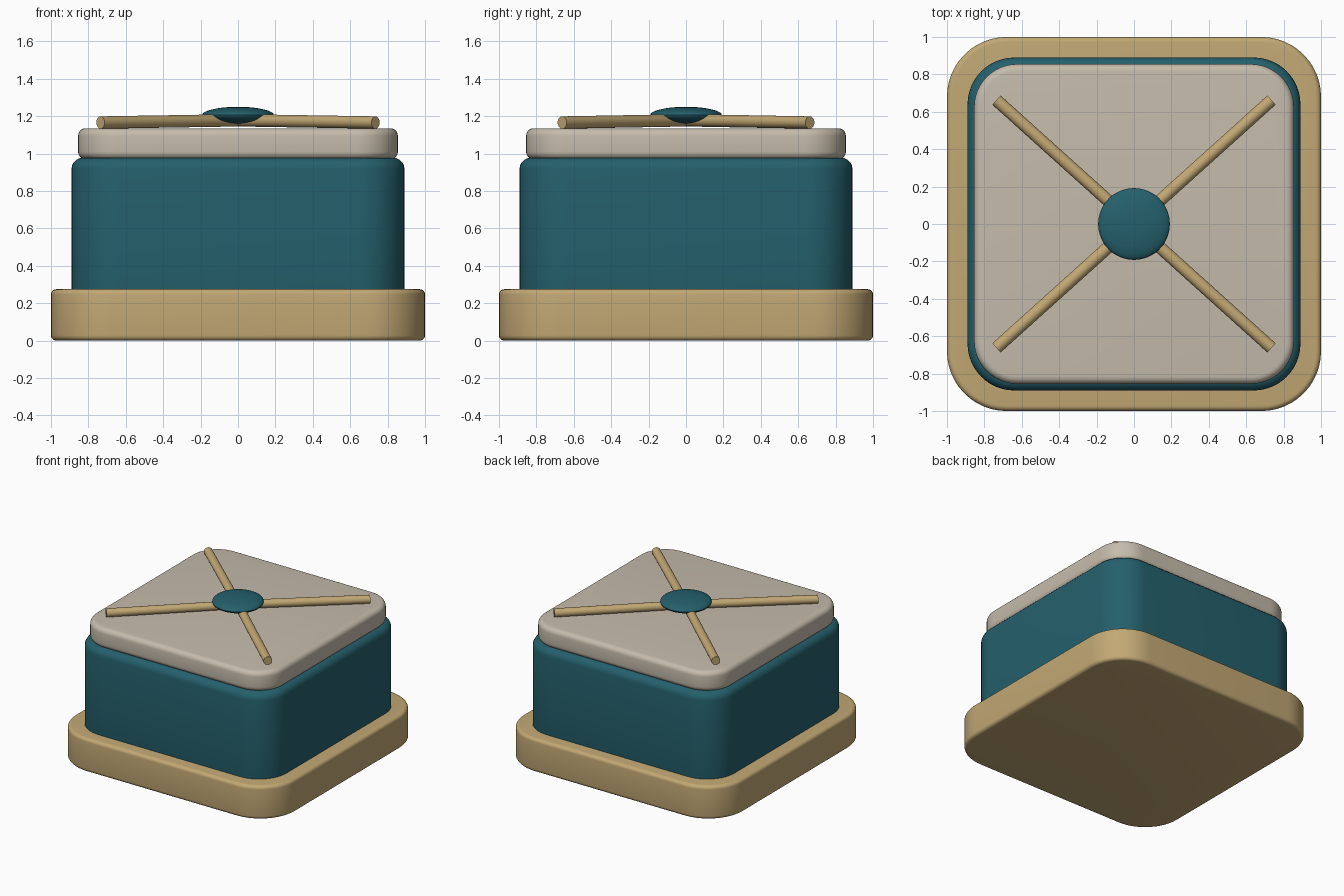
import bpy, bmesh, math
from mathutils import Vector

cube = bpy.data.objects.get("Cube")
if cube:
    bpy.data.objects.remove(cube, do_unlink=True)


def material(name, colour):
    mat = bpy.data.materials.new(name)
    mat.use_nodes = True
    mat.diffuse_color = (*colour, 1)
    mat.node_tree.nodes["Principled BSDF"].inputs["Base Color"].default_value = (*colour, 1)
    return mat


TAN = material("warm tan", (0.54, 0.39, 0.175))
TEAL = material("deep teal", (0.018, 0.117, 0.15))
STONE = material("pale stone", (0.56, 0.50, 0.41))


def finish(obj, name, mat):
    obj.name = name
    obj.data.materials.append(mat)
    bpy.ops.object.select_all(action='DESELECT')
    obj.select_set(True)
    bpy.context.view_layer.objects.active = obj
    bpy.ops.object.shade_smooth_by_angle(angle=math.radians(35))
    return obj


def rounded_box(name, half, z0, z1, corner, edge, mat):
    """Square slab with round upright corners and softened rims."""
    bm = bmesh.new()
    bmesh.ops.create_cube(bm, size=1)
    for v in bm.verts:
        v.co = (v.co.x * 2 * half, v.co.y * 2 * half, z1 if v.co.z > 0 else z0)
    upright = [e for e in bm.edges if abs(e.verts[0].co.z - e.verts[1].co.z) > 0.01]
    bmesh.ops.bevel(bm, geom=upright, offset=corner, segments=12, profile=0.5, affect='EDGES')
    rims = [e for e in bm.edges if abs(e.verts[0].co.z - e.verts[1].co.z) < 1e-4]
    bmesh.ops.bevel(bm, geom=rims, offset=edge, segments=5, profile=0.5, affect='EDGES')
    mesh = bpy.data.meshes.new(name)
    bm.to_mesh(mesh)
    bm.free()
    obj = bpy.data.objects.new(name, mesh)
    bpy.context.collection.objects.link(obj)
    return finish(obj, name, mat)


# Stacked body
rounded_box("base_plinth", 1.0, 0.0, 0.275, 0.32, 0.028, TAN)
rounded_box("body", 0.89, 0.2, 0.978, 0.25, 0.06, TEAL)
rounded_box("lid", 0.855, 0.97, 1.135, 0.23, 0.04, STONE)

# Crossed rods, rising slightly to the middle
hub = Vector((0, 0, 1.178))
for side, sx in (("left", 1), ("right", -1)):
    for end, sy in (("back", 1), ("front", -1)):
        tip = Vector((sx * 0.735, sy * 0.662, 1.166))
        span = tip - hub
        bpy.ops.mesh.primitive_cylinder_add(vertices=24, radius=0.033, depth=span.length,
                                            location=(hub + tip) / 2)
        rod = bpy.context.object
        rod.rotation_euler = span.to_track_quat('Z', 'Y').to_euler()
        finish(rod, f"rod_{end}_{side}", TAN)

# Flattened knob over the crossing
bpy.ops.mesh.primitive_uv_sphere_add(segments=40, ring_count=20, radius=1, location=(0, 0, 1.205))
knob = bpy.context.object
knob.scale = (0.192, 0.192, 0.045)
bpy.ops.object.transform_apply(location=False, rotation=False, scale=True)
finish(knob, "knob", TEAL)
